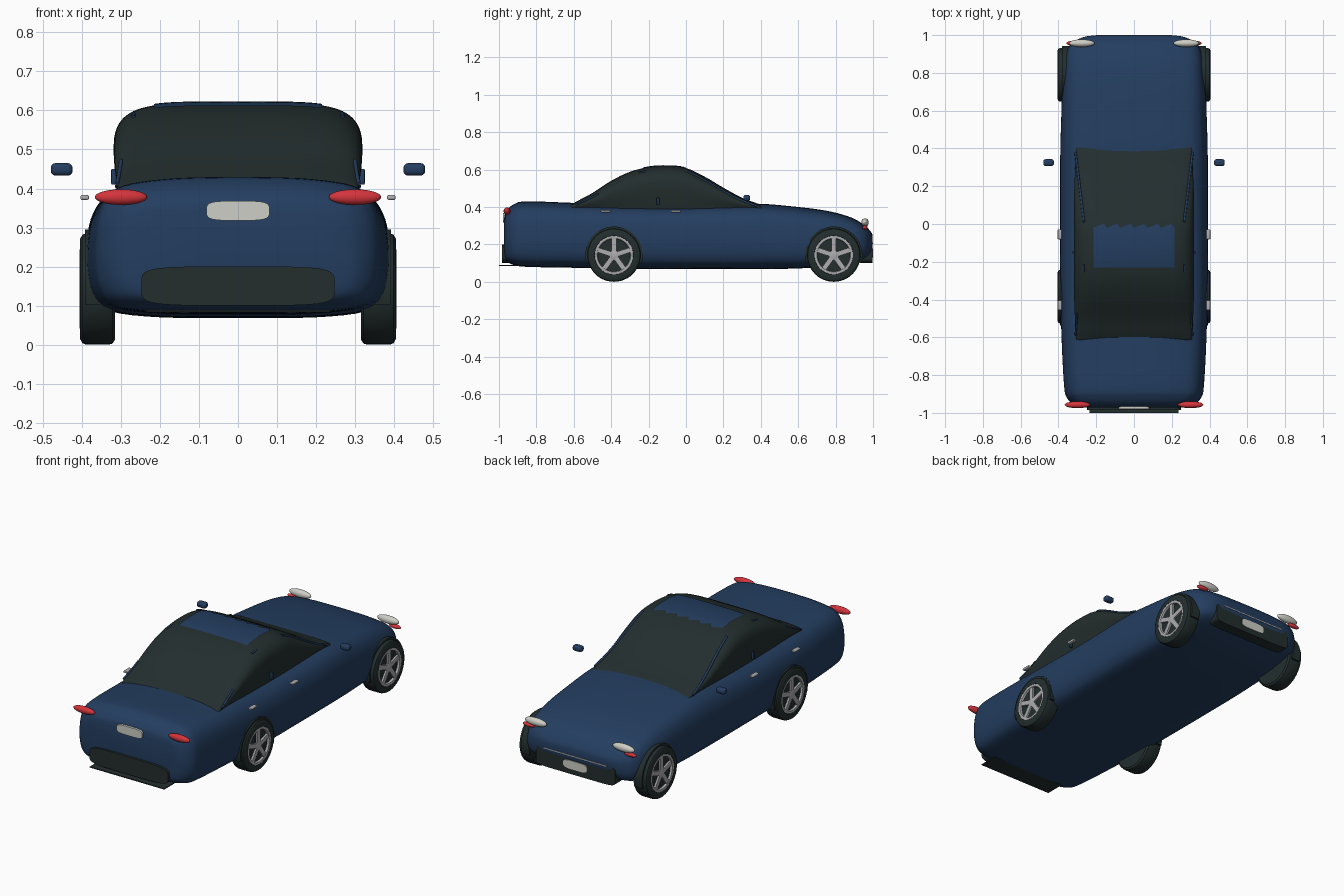
import bpy, bmesh, math
from mathutils import Vector, Matrix

if "Cube" in bpy.data.objects:
    bpy.data.objects.remove(bpy.data.objects["Cube"], do_unlink=True)


def material(name, rgb):
    m = bpy.data.materials.new(name)
    m.use_nodes = True
    m.diffuse_color = (*rgb, 1)
    m.node_tree.nodes["Principled BSDF"].inputs["Base Color"].default_value = (*rgb, 1)
    return m


BLUE = material("navy paint", (0.017, 0.047, 0.115))
DARK = material("dark glass and rubber", (0.017, 0.027, 0.027))
RED = material("red lamp", (0.65, 0.035, 0.045))
WHITE = material("white lamp", (0.62, 0.62, 0.57))
SILVER = material("silver metal", (0.42, 0.42, 0.44))


def finish(name, bm, mat, angle=35):
    bmesh.ops.recalc_face_normals(bm, faces=bm.faces)
    mesh = bpy.data.meshes.new(name)
    bm.to_mesh(mesh)
    bm.free()
    mesh.materials.append(mat)
    ob = bpy.data.objects.new(name, mesh)
    bpy.context.collection.objects.link(ob)
    bpy.ops.object.select_all(action="DESELECT")
    ob.select_set(True)
    bpy.context.view_layer.objects.active = ob
    bpy.ops.object.shade_smooth_by_angle(angle=math.radians(angle))
    return ob


def loft(name, rings, mat, closed=True, caps=True, angle=35):
    bm = bmesh.new()
    rows = [[bm.verts.new(p) for p in ring] for ring in rings]
    n = len(rows[0])
    for a, b in zip(rows, rows[1:]):
        for i in range(n if closed else n - 1):
            j = (i + 1) % n
            bm.faces.new((a[i], a[j], b[j], b[i]))
    if caps:
        bm.faces.new(rows[0])
        bm.faces.new(rows[-1])
    return finish(name, bm, mat, angle)


def smooth(points, steps):
    """Catmull-Rom samples through tuples of any length."""
    p = [Vector(q) for q in points]
    p = [p[0]] + p + [p[-1]]
    out = []
    for a, b, c, d in zip(p, p[1:], p[2:], p[3:]):
        for k in range(steps):
            t = k / steps
            out.append(b + (c - a) * (t / 2) + (a * 2 - b * 5 + c * 4 - d) * (t * t / 2)
                       + (b * 3 - a - c * 3 + d) * (t ** 3 / 2))
    return out + [p[-1]]


def sample(table, y):
    """Linear lookup by the first column."""
    for a, b in zip(table, table[1:]):
        if y <= b[0]:
            return a.lerp(b, max(0, (y - a[0]) / (b[0] - a[0])))
    return table[-1]


def box(name, centre, size, mat, bevel=0.0):
    bm = bmesh.new()
    bmesh.ops.create_cube(bm, size=1, matrix=Matrix.Translation(centre) @ Matrix.Diagonal((*size, 1)))
    if bevel:
        bmesh.ops.bevel(bm, geom=bm.edges[:], offset=bevel, segments=3, profile=0.5, affect="EDGES")
    return finish(name, bm, mat)


def oval(name, centre, radii, mat):
    bm = bmesh.new()
    bmesh.ops.create_uvsphere(bm, u_segments=32, v_segments=16, radius=1,
                              matrix=Matrix.Translation(centre) @ Matrix.Diagonal((*radii, 1)))
    return finish(name, bm, mat)


def power(v, e):
    return math.copysign(abs(v) ** e, v)


def panel(name, half, z0, z1, y0, y1, mat, n=5):
    """Upright rounded plate across the car."""
    turns = [math.tau * k / 48 for k in range(48)]
    outline = [(half * power(math.cos(t), 2 / n), (z0 + z1) / 2 + (z1 - z0) / 2 * power(math.sin(t), 2 / n))
               for t in turns]
    return loft(name, [[(x, y, z) for x, z in outline] for y in (y0, y1)], mat)


def tube(name, points, radius, mat):
    curve = bpy.data.curves.new(name, "CURVE")
    curve.dimensions = "3D"
    curve.bevel_depth = radius
    curve.bevel_resolution = 2
    curve.use_fill_caps = True
    s = curve.splines.new("POLY")
    s.points.add(len(points) - 1)
    for q, p in zip(s.points, points):
        q.co = (*p, 1)
    curve.materials.append(mat)
    ob = bpy.data.objects.new(name, curve)
    bpy.context.collection.objects.link(ob)


# Body shell: one cross-section lofted through stations (y, half width, bottom, top)
half = smooth([(0, 0), (.5, .005), (.84, .05), (.96, .16), (1, .37), (.99, .6),
               (.955, .76), (.88, .88), (.74, .95), (.42, .99), (0, 1)], 4)
section = half + [Vector((-p[0], p[1])) for p in half[-2:0:-1]]
stations = smooth([(-.972, .25, .14, .345), (-.96, .31, .11, .38), (-.92, .355, .09, .415),
                   (-.85, .37, .08, .43), (-.6, .383, .075, .422), (-.3, .39, .07, .412),
                   (0, .39, .068, .41), (.35, .39, .068, .418), (.55, .385, .07, .405),
                   (.75, .378, .08, .38), (.88, .365, .1, .345), (.95, .335, .12, .305),
                   (.985, .28, .15, .272), (.998, .22, .19, .25)], 6)
loft("body", [[(w * p[0], y, zb + (zt - zb) * p[1]) for p in section] for y, w, zb, zt in stations], BLUE)

# Cabin: rounded-square arches (y, half width, top)
BASE, POWER = .38, 5
cabin = smooth([(-.625, .31, .4), (-.595, .317, .424), (-.5, .322, .475), (-.4, .326, .54), (-.3, .328, .588),
                (-.2, .328, .613), (-.1, .328, .619), (0, .328, .608), (.1, .327, .562),
                (.2, .325, .503), (.3, .32, .449), (.385, .315, .417), (.41, .31, .4)], 4)


def arch(y, w, zt):
    ring = []
    for k in range(49):
        t = math.pi * k / 48
        s = max(math.sin(t), 0) ** (2 / POWER)
        ring.append((w * power(math.cos(t), 2 / POWER) * (1 - .09 * (1 - s) ** 2), y, BASE + (zt - BASE) * s))
    return ring


def on_cabin(x, y, lift=0.0):
    _, w, zt = sample(cabin, y)
    return (x, y, BASE + lift + (zt - BASE) * max(0, 1 - abs(x / w) ** POWER) ** (1 / POWER))


loft("cabin_glass", [arch(*c) for c in cabin], DARK)

# Roof panel with a ragged leading edge
columns = [-.215 + .43 * i / 24 for i in range(25)]
roof = []
for r in range(13):
    f = r / 12
    roof.append([on_cabin(x, -.23 + f * (.21 + .007 * (i % 4)), .004) for i, x in enumerate(columns)])
loft("roof_panel", roof, BLUE, closed=False, caps=False)

for s, side in ((1, "left"), (-1, "right")):
    # Window pillars
    tube(side + "_windscreen_pillar",
         [on_cabin(s * (.265 + .045 * k / 12), .01 + .37 * k / 12, .001) for k in range(13)], .006, BLUE)
    tube(side + "_rear_pillar",
         [on_cabin(s * (.31 - .01 * k / 5), -.59 + .12 * k / 5, .001) for k in range(6)], .005, BLUE)
    tube(side + "_roof_pillar",
         [on_cabin(s * .268, -.255 + .01 * k, .001) for k in range(5)], .005, BLUE)
    box(side + "_door_pillar", (s * .318, -.15, .43), (.014, .014, .04), BLUE, .003)

    # Mirrors and door handles
    box(side + "_mirror", (s * .452, .325, .449), (.056, .036, .032), BLUE, .012)
    for y, place in ((-.055, "front"), (-.43, "rear")):
        box(side + "_" + place + "_handle", (s * .393, y, .377), (.022, .052, .012), SILVER, .004)

    # Lamps
    oval(side + "_tail_lamp", (s * .3, -.957, .378), (.067, .018, .02), RED)
    oval(side + "_head_lamp", (s * .277, .957, .317), (.068, .02, .022), WHITE)
    oval(side + "_front_marker", (s * .32, .957, .29), (.038, .013, .012), RED)

    # Wheels, each turned from (x, radius) profiles
    for y, place in ((.79, "front"), (-.385, "rear")):
        tag = side + "_" + place
        R = .1425

        def turned(name, profile, mat, caps=True):
            loft(name, [[(s * x, y + r * math.cos(math.tau * k / 48), R + r * math.sin(math.tau * k / 48))
                         for k in range(48)] for x, r in profile], mat, caps=caps)

        turned(tag + "_tyre", [(.315, .09), (.315, .13), (.322, .14), (.33, R), (.39, R),
                               (.399, .139), (.405, .128), (.405, .104), (.392, .1)], DARK)
        turned(tag + "_rim", [(.392, .1), (.405, .103), (.406, .1), (.404, .09), (.393, .087)], SILVER, False)
        turned(tag + "_hub", [(.392, .026), (.401, .026), (.404, .018)], SILVER)
        for k in range(5):
            spin = Matrix.Translation((s * .397, y, R)) @ Matrix.Rotation(math.tau * k / 5, 4, "X")
            bm = bmesh.new()
            bmesh.ops.create_cube(bm, size=1, matrix=spin @ Matrix.Translation((0, 0, .054))
                                  @ Matrix.Diagonal((.011, .026, .078, 1)))
            finish(tag + "_spoke_%d" % (k + 1), bm, SILVER)

        # Dark wheel arch lip above the tyre
        reach = .392 if place == "rear" else .382
        lip = [(y + .153 * math.cos(a), R + .153 * math.sin(a))
               for a in (math.radians(-15 + 210 * k / 30) for k in range(31))]
        loft(tag + "_arch", [[(s * x, u, v) for u, v in lip] for x in (.33, reach)], DARK)

# Tail: bumper insert, diffuser plate, number plate
panel("rear_bumper_insert", .248, .1, .2, -.985, -.93, DARK)
box("rear_diffuser", (0, -.945, .086), (.47, .11, .005), DARK)
panel("rear_plate", .081, .318, .368, -.979, -.95, WHITE, 4)

# Nose: grille, trim strip, number plate
panel("front_grille", .25, .1, .212, .93, .996, DARK, 8)
box("grille_trim", (0, .994, .206), (.4, .012, .006), SILVER)
panel("front_plate", .075, .13, .178, .98, 1.0, WHITE, 4)
